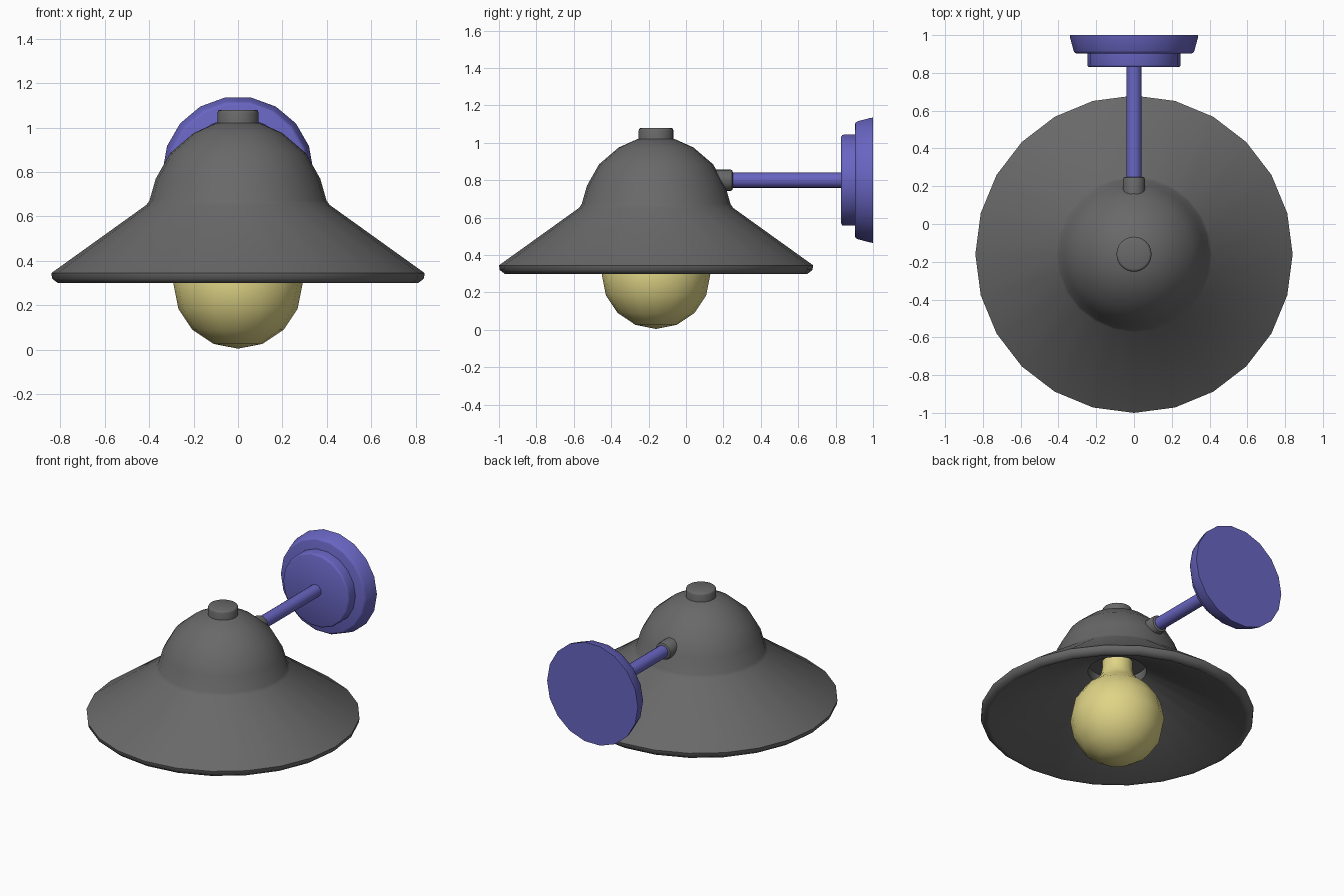
import bpy, bmesh, math
from mathutils import Matrix

cube = bpy.data.objects.get("Cube")
if cube:
    bpy.data.objects.remove(cube, do_unlink=True)


def material(name, rgb):
    m = bpy.data.materials.new(name)
    m.use_nodes = True
    m.diffuse_color = (*rgb, 1)
    bsdf = next(n for n in m.node_tree.nodes if n.type == "BSDF_PRINCIPLED")
    bsdf.inputs["Base Color"].default_value = (*rgb, 1)
    return m


GREY = material("dark grey metal", (0.14, 0.14, 0.14))
BLUE = material("blue bracket", (0.14, 0.13, 0.54))
YELLOW = material("warm yellow glass", (0.74, 0.66, 0.24))

AXIS_Y = -0.16   # centre line of the shade
ARM_Z = 0.80     # centre line of the bracket


def lathe(name, profile, segments, mat, along_y=False, angle=45):
    """Spin (radius, height) points; along_y lays the axis along the arm."""
    bm = bmesh.new()
    rings = []
    for r, h in profile:
        if r == 0:
            rings.append([bm.verts.new((0, 0, h))])
            continue
        steps = [math.tau * i / segments for i in range(segments)]
        rings.append([bm.verts.new((r * math.cos(a), r * math.sin(a), h)) for a in steps])
    for a, b in zip(rings, rings[1:]):
        for i in range(segments):
            j = (i + 1) % segments
            corners = [a[i % len(a)], a[j % len(a)], b[j % len(b)], b[i % len(b)]]
            bm.faces.new(list(dict.fromkeys(corners)))
    bmesh.ops.recalc_face_normals(bm, faces=bm.faces)
    if along_y:
        place = Matrix.Translation((0, 0, ARM_Z)) @ Matrix.Rotation(-math.pi / 2, 4, "X")
    else:
        place = Matrix.Translation((0, AXIS_Y, 0))
    bm.transform(place)
    mesh = bpy.data.meshes.new(name)
    bm.to_mesh(mesh)
    bm.free()
    mesh.materials.append(mat)
    obj = bpy.data.objects.new(name, mesh)
    bpy.context.collection.objects.link(obj)
    bpy.ops.object.select_all(action="DESELECT")
    obj.select_set(True)
    bpy.context.view_layer.objects.active = obj
    bpy.ops.object.shade_smooth_by_angle(angle=math.radians(angle))
    return obj


# Shade: dome, flared skirt, rolled rim, straight inner cone and bulb recess
lathe("shade", [
    (0, 1.03), (0.10, 1.02), (0.20, 0.975), (0.305, 0.885), (0.37, 0.77),
    (0.398, 0.672), (0.412, 0.652), (0.84, 0.345), (0.836, 0.32), (0.81, 0.30),
    (0.79, 0.30), (0.18, 0.64), (0.18, 0.70), (0, 0.70)], 24, GREY)

# Knob on top
lathe("top_knob", [(0, 1.0), (0.093, 1.0), (0.093, 1.066), (0.089, 1.076),
                   (0.08, 1.08), (0, 1.08)], 24, GREY)

# Bulb with its neck running up into the recess
R = 0.29
globe = [(R * math.sin(math.pi * k / 8), 0.295 - R * math.cos(math.pi * k / 8))
         for k in range(7)]
lathe("bulb", globe + [(0.135, 0.56), (0.105, 0.60), (0.095, 0.65), (0.095, 0.70)],
      16, YELLOW, angle=60)

# Wall bracket: collar, arm, two-step mounting plate
lathe("arm_collar", [(0, 0.13), (0.058, 0.13), (0.058, 0.235), (0.054, 0.246),
                     (0.045, 0.25), (0, 0.25)], 16, GREY, along_y=True)
lathe("arm", [(0, 0.18), (0.041, 0.18), (0.041, 0.85), (0, 0.85)],
      16, BLUE, along_y=True)
lathe("inner_plate", [(0, 0.83), (0.236, 0.83), (0.244, 0.834), (0.247, 0.843),
                      (0.247, 0.91), (0, 0.91)], 18, BLUE, along_y=True)
lathe("wall_plate", [(0, 0.903), (0.304, 0.903), (0.314, 0.907), (0.32, 0.918),
                     (0.338, 0.985), (0.34, 1.0), (0, 1.0)], 18, BLUE, along_y=True)
